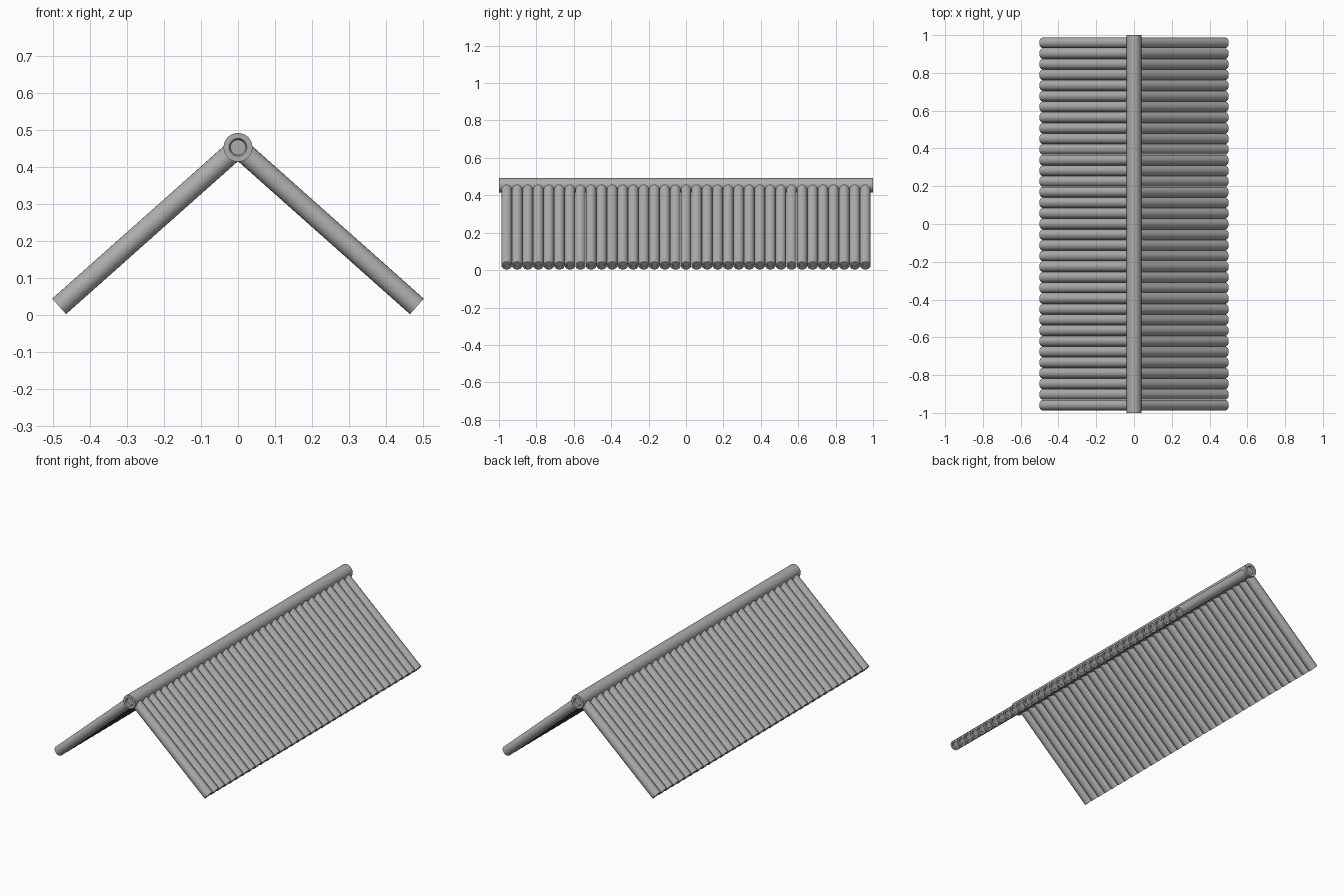
import bpy, bmesh, math
from mathutils import Vector

if "Cube" in bpy.data.objects:
    bpy.data.objects.remove(bpy.data.objects["Cube"], do_unlink=True)

GREY = (0.42, 0.42, 0.42, 1)
wood = bpy.data.materials.new("weathered grey")
wood.use_nodes = True
wood.diffuse_color = GREY
wood.node_tree.nodes["Principled BSDF"].inputs["Base Color"].default_value = GREY

LOGS = 35
LOG_RADIUS = 0.028
SPACING = 0.0564
RIDGE_RADIUS = 0.039
RIDGE_Z = 0.4535
EAVE = Vector((0.483, 0, 0.024))


def log_mesh(name, start, end, radius, sides):
    """Round log with a shallow bevelled recess in each end."""
    axis = end - start
    bm = bmesh.new()
    bmesh.ops.create_cone(bm, cap_ends=True, segments=sides,
                          radius1=radius, radius2=radius, depth=axis.length)
    caps = [f for f in bm.faces if len(f.verts) > 4]
    for cap in caps:
        bmesh.ops.inset_region(bm, faces=[cap], thickness=radius * 0.38)
        bmesh.ops.inset_region(bm, faces=[cap], thickness=radius * 0.1,
                               depth=-radius * 0.2)
    turn = axis.to_track_quat('Z', 'Y').to_matrix()
    bmesh.ops.rotate(bm, verts=bm.verts, matrix=turn)
    bmesh.ops.translate(bm, verts=bm.verts, vec=(start + end) / 2)
    mesh = bpy.data.meshes.new(name)
    bm.to_mesh(mesh)
    bm.free()
    mesh.materials.append(wood)
    return mesh


def add(name, mesh, y=0):
    obj = bpy.data.objects.new(name, mesh)
    obj.location.y = y
    bpy.context.collection.objects.link(obj)
    bpy.ops.object.select_all(action='DESELECT')
    obj.select_set(True)
    bpy.context.view_layer.objects.active = obj
    bpy.ops.object.shade_smooth_by_angle(angle=math.radians(35))
    return obj


# Ridge pole along the top
add("ridge_pole", log_mesh("ridge_pole", Vector((0, 1, RIDGE_Z)),
                           Vector((0, -1, RIDGE_Z)), RIDGE_RADIUS, 32))

# Sloping rows of logs on both sides
for side, sign in (("left", 1), ("right", -1)):
    foot = Vector((EAVE.x * sign, 0, EAVE.z))
    log = add(side + "_roof_logs",
              log_mesh(side + "_roof_logs", Vector((0, 0, RIDGE_Z)), foot, LOG_RADIUS, 24),
              -SPACING * (LOGS - 1) / 2)
    row = log.modifiers.new("row", 'ARRAY')
    row.count = LOGS
    row.use_relative_offset = False
    row.use_constant_offset = True
    row.constant_offset_displace = (0, SPACING, 0)
